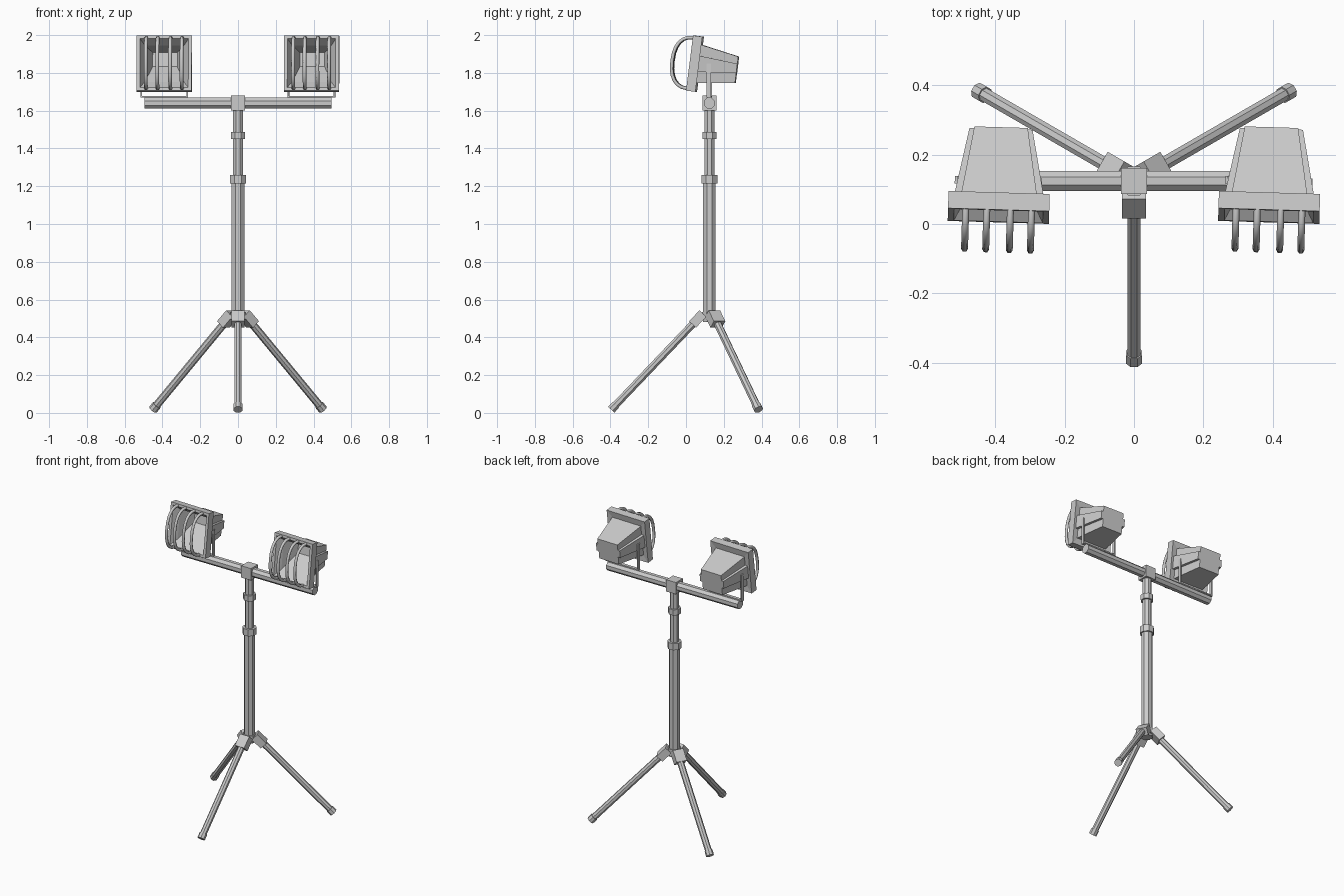
import bpy, bmesh
from math import radians, sin, cos, pi
from mathutils import Vector, Matrix

if "Cube" in bpy.data.objects:
    bpy.data.objects.remove(bpy.data.objects["Cube"])

PY = 0.124  # y of the pole axis


def finish(name, bm, matrix=None):
    bmesh.ops.recalc_face_normals(bm, faces=bm.faces)
    me = bpy.data.meshes.new(name)
    bm.to_mesh(me)
    bm.free()
    ob = bpy.data.objects.new(name, me)
    bpy.context.collection.objects.link(ob)
    if matrix is not None:
        ob.matrix_world = matrix
    return ob


def tube(name, a, b, r, sides=8):
    a, b = Vector(a), Vector(b)
    d = b - a
    m = Matrix.Translation((a + b) / 2) @ d.to_track_quat('Z', 'Y').to_matrix().to_4x4()
    m = m @ Matrix.Rotation(pi / sides, 4, 'Z')
    bm = bmesh.new()
    bmesh.ops.create_cone(bm, cap_ends=True, segments=sides, radius1=r, radius2=r, depth=d.length)
    return finish(name, bm, m)


def box(name, size, matrix):
    bm = bmesh.new()
    bmesh.ops.create_cube(bm, size=1)
    bmesh.ops.scale(bm, vec=size, verts=bm.verts)
    return finish(name, bm, matrix)


def loft(name, rings, matrix, cap_start=False, cap_end=True):
    """Bridge a row of rings that have equal point counts."""
    bm = bmesh.new()
    loops = [[bm.verts.new(p) for p in ring] for ring in rings]
    n = len(loops[0])
    for l0, l1 in zip(loops, loops[1:]):
        for i in range(n):
            j = (i + 1) % n
            bm.faces.new((l0[i], l0[j], l1[j], l1[i]))
    if cap_start:
        bm.faces.new(loops[0])
    if cap_end:
        bm.faces.new(loops[-1])
    return finish(name, bm, matrix)


def rect(y, w, lo, hi):
    return [(-w, y, lo), (w, y, lo), (w, y, hi), (-w, y, hi)]


def stepped(y, up, belt, low, top, bhi, blo, bot):
    """Housing section: narrow top and bottom with a wider belt between."""
    half = [(low, bot), (low, blo), (belt, blo), (belt, bhi), (up, bhi), (up, top)]
    return [(x, y, z) for x, z in half] + [(-x, y, z) for x, z in reversed(half)]


# Telescopic pole with collars
tube("lower_pole", (0, PY, 0.48), (0, PY, 1.24), 0.036)
tube("upper_pole", (0, PY, 1.2), (0, PY, 1.64), 0.029)
tube("lower_collar", (0, PY, 1.215), (0, PY, 1.26), 0.045)
tube("upper_collar", (0, PY, 1.45), (0, PY, 1.488), 0.040)
tube("base_collar", (0, PY, 0.495), (0, PY, 0.535), 0.042)

# Crossbar and its joint block
tube("crossbar", (-0.495, PY, 1.64), (0.495, PY, 1.64), 0.031)
box("crossbar_joint", (0.074, 0.074, 0.08), Matrix.Translation((0, PY, 1.64)))

# Three legs, each with a hinge bracket and a foot cap
for k in range(3):
    ang = radians(-90 + 120 * k)
    spin = Matrix.Translation((0, PY, 0)) @ Matrix.Rotation(ang, 4, 'Z')
    top, tip = Vector((0.045, 0, 0.515)), Vector((0.52, 0, 0.017))
    d = (tip - top).normalized()
    tube(f"leg_{k}", spin @ top, spin @ tip, 0.021)
    tube(f"foot_{k}", spin @ (tip - d * 0.035), spin @ tip, 0.025)
    box(f"leg_bracket_{k}", (0.08, 0.07, 0.05),
        spin @ Matrix.Translation((0.062, 0, 0.497)) @ Matrix.Rotation(radians(46), 4, 'Y'))

# Two identical floodlights
for side, cx in (("left", -0.391), ("right", 0.389)):
    m = (Matrix.Translation((cx, 0.023, 1.852)) @ Matrix.Rotation(radians(-1.7), 4, 'Z')
         @ Matrix.Rotation(radians(-7.2), 4, 'X'))

    # Front frame running inwards to the reflector
    loft(f"{side}_frame_and_reflector", [
        rect(0.045, 0.105, -0.098, 0.1), rect(0.05, 0.146, -0.147, 0.147),
        rect(0, 0.146, -0.147, 0.147), rect(0, 0.128, -0.13, 0.13),
        rect(0.044, 0.104, -0.096, 0.1), rect(0.15, 0.065, 0, 0.075)], m)

    # Tapered, stepped rear housing
    loft(f"{side}_housing", [
        stepped(0.045, 0.11, 0.131, 0.112, 0.104, 0.045, -0.042, -0.102),
        stepped(0.25, 0.077, 0.091, 0.075, 0.066, 0.028, -0.022, -0.074)], m)

    # Bowed guard bars
    for i, x in enumerate((-0.095, -0.034, 0.034, 0.095)):
        cu = bpy.data.curves.new(f"{side}_guard_bar_{i}", 'CURVE')
        cu.dimensions = '3D'
        cu.bevel_depth = 0.01
        cu.bevel_resolution = 1
        sp = cu.splines.new('POLY')
        sp.points.add(12)
        for j, p in enumerate(sp.points):
            t = pi * j / 12
            c = cos(t)
            p.co = (x, 0.005 - 0.1 * sin(t) ** 0.8,
                    0.136 * abs(c) ** 0.85 * (1 if c > 0 else -1), 1)
        ob = bpy.data.objects.new(cu.name, cu)
        bpy.context.collection.objects.link(ob)
        ob.matrix_world = m

    # U-shaped yoke holding the lamp on the crossbar
    base = Matrix.Translation((cx, PY, 0)) @ Matrix.Rotation(radians(-1.7), 4, 'Z')
    box(f"{side}_yoke_base", (0.25, 0.022, 0.008), base @ Matrix.Translation((0, 0, 1.674)))
    for s in (-1, 1):
        box(f"{side}_yoke_arm_{'outer' if s * cx > 0 else 'inner'}", (0.008, 0.022, 0.18),
            base @ Matrix.Translation((s * 0.122, 0, 1.76)))
